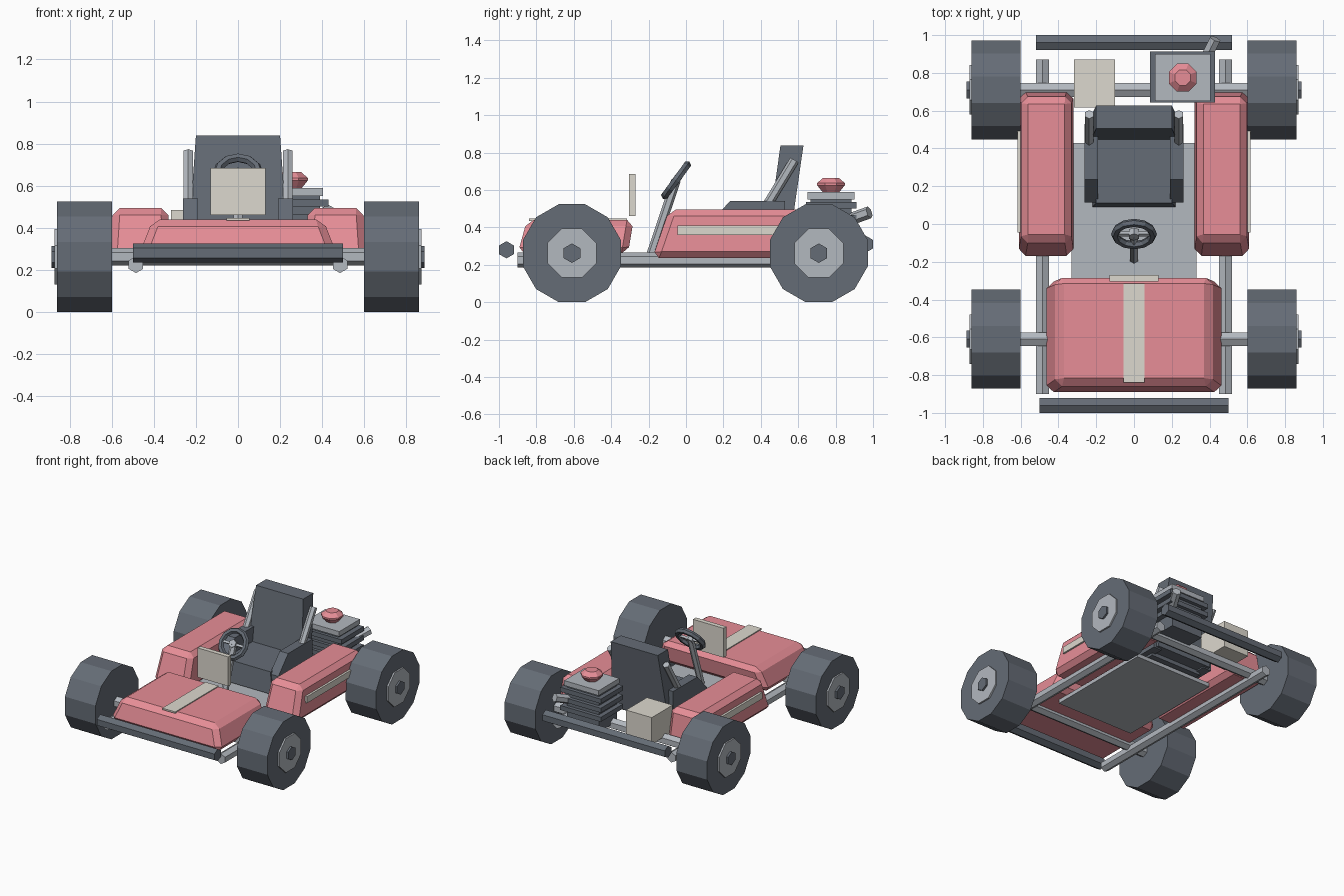
import bpy, bmesh, math
from mathutils import Vector

if "Cube" in bpy.data.objects:
    bpy.data.objects.remove(bpy.data.objects["Cube"])


def material(name, rgb):
    m = bpy.data.materials.new(name)
    m.diffuse_color = (*rgb, 1)
    m.use_nodes = True
    m.node_tree.nodes["Principled BSDF"].inputs["Base Color"].default_value = m.diffuse_color
    return m


RED = material("red_paint", (0.80, 0.27, 0.31))
DARK = material("dark_rubber", (0.13, 0.15, 0.18))
LIGHT = material("light_metal", (0.45, 0.48, 0.52))
CREAM = material("cream_panel", (0.72, 0.69, 0.62))


def finish(name, bm, mat, bevel=0):
    bmesh.ops.recalc_face_normals(bm, faces=bm.faces)
    if bevel:
        bmesh.ops.bevel(bm, geom=bm.edges[:], offset=bevel, segments=1,
                        affect='EDGES', profile=0.5)
    me = bpy.data.meshes.new(name)
    bm.to_mesh(me)
    bm.free()
    ob = bpy.data.objects.new(name, me)
    me.materials.append(mat)
    bpy.context.collection.objects.link(ob)
    return ob


def loft(name, loops, mat, bevel=0):
    """Skin closed loops of equal length and cap both ends."""
    bm = bmesh.new()
    rows = [[bm.verts.new(p) for p in loop] for loop in loops]
    n = len(rows[0])
    for a, b in zip(rows, rows[1:]):
        for i in range(n):
            j = (i + 1) % n
            bm.faces.new((a[i], a[j], b[j], b[i]))
    bm.faces.new(rows[0])
    bm.faces.new(rows[-1])
    return finish(name, bm, mat, bevel)


def turned(name, rings, n, mat, flat=False):
    """Round part from (centre, radius) rings; a corner points up unless flat."""
    axis = (Vector(rings[-1][0]) - Vector(rings[0][0])).normalized()
    up = Vector((0, 1, 0)) if abs(axis.z) > 0.99 else Vector((0, 0, 1))
    u = (up - axis * up.dot(axis)).normalized()
    v = axis.cross(u)
    off = math.pi / n if flat else 0
    angles = [off + 2 * math.pi * i / n for i in range(n)]
    loops = [[Vector(p) + r * (math.cos(a) * u + math.sin(a) * v) for a in angles]
             for p, r in rings]
    return loft(name, loops, mat)


def tube(name, a, b, r, mat, n=6, flat=False):
    return turned(name, [(a, r), (b, r)], n, mat, flat)


def rect(x0, x1, y0, y1, z):
    return [(x0, y0, z), (x1, y0, z), (x1, y1, z), (x0, y1, z)]


def box(name, x0, x1, y0, y1, z0, z1, mat, bevel=0):
    return loft(name, [rect(x0, x1, y0, y1, z0), rect(x0, x1, y0, y1, z1)], mat, bevel)


# Chassis: axles, bumpers, floor
for label, y in (("front", -0.61), ("rear", 0.71)):
    tube(label + "_axle", (-0.62, y, 0.262), (0.62, y, 0.262), 0.042, LIGHT)
tube("front_bumper", (-0.5, -0.96, 0.28), (0.5, -0.96, 0.28), 0.046, DARK)
tube("rear_bumper", (-0.52, 0.96, 0.31), (0.52, 0.96, 0.31), 0.046, DARK)
box("floor_pan", -0.33, 0.33, -0.43, 0.43, 0.23, 0.26, LIGHT)

# Nose with stripe and front plate
loft("nose", [rect(-0.475, 0.475, -0.90, -0.31, 0.26),
              rect(-0.405, 0.405, -0.85, -0.28, 0.44)], RED, 0.035)
box("nose_stripe", -0.055, 0.055, -0.84, -0.315, 0.435, 0.447, CREAM)
box("front_plate", -0.13, 0.13, -0.305, -0.27, 0.46, 0.685, CREAM)

# Parts repeated on both sides
for side, s in (("left", -1), ("right", 1)):
    tube(side + "_rail", (s * 0.485, -0.9, 0.225), (s * 0.485, 0.87, 0.225), 0.04, LIGHT)
    loft(side + "_pod", [rect(s * 0.32, s * 0.612, -0.18, 0.705, 0.235),
                         rect(s * 0.332, s * 0.595, -0.09, 0.67, 0.495)], RED, 0.035)
    box(side + "_pod_stripe", s * 0.59, s * 0.617, -0.045, 0.495, 0.36, 0.41, CREAM)
    for label, y in (("front", -0.61), ("rear", 0.71)):
        name = f"{label}_{side}_"
        at = lambda x: (s * x, y, 0.262)
        tube(name + "tyre", at(0.60), at(0.86), 0.262 / math.cos(math.pi / 12),
             DARK, 12, True)
        tube(name + "hub", at(0.80), at(0.872), 0.142, LIGHT, 8, True)
        tube(name + "nut", at(0.85), at(0.886), 0.052, DARK)
    # Seat bolster and brace
    profile = [(0.115, 0.29), (0.115, 0.41), (0.235, 0.54), (0.53, 0.54), (0.53, 0.29)]
    loft(side + "_seat_bolster",
         [[(s * x, y, z) for y, z in profile] for x in (0.19, 0.262)], DARK)
    tube(side + "_seat_brace", (s * 0.237, 0.41, 0.48), (s * 0.237, 0.58, 0.76),
         0.026, LIGHT)

# Seat
loft("seat_base", [rect(-0.22, 0.22, 0.09, 0.46, 0.27),
                   rect(-0.2, 0.2, 0.11, 0.46, 0.43)], DARK)
loft("seat_back", [rect(-0.238, 0.238, 0.43, 0.55, 0.30),
                   rect(-0.2, 0.2, 0.505, 0.628, 0.838)], DARK)

# Steering
tilt = math.radians(54)
c = Vector((0, -0.053, 0.652))
tube("steering_column", (0, -0.185, 0.26), c, 0.025, LIGHT)
bpy.ops.mesh.primitive_torus_add(major_segments=12, minor_segments=6, major_radius=0.1,
                                 minor_radius=0.022, location=c, rotation=(tilt, 0, 0))
wheel = bpy.context.object
wheel.name = "steering_wheel"
wheel.data.materials.append(DARK)
for p in wheel.data.polygons:
    p.use_smooth = False
for i, deg in enumerate((0, 180, 270)):
    a = math.radians(deg)
    d = Vector((math.cos(a), math.sin(a) * math.cos(tilt), math.sin(a) * math.sin(tilt)))
    tube(f"steering_spoke_{i}", c, c + d * 0.1, 0.012, LIGHT, 4)
normal = Vector((0, -math.sin(tilt), math.cos(tilt)))
tube("steering_hub", c - normal * 0.02, c + normal * 0.02, 0.03, LIGHT)

# Engine with cooling fins, filter and exhaust
box("engine_block", 0.12, 0.39, 0.665, 0.885, 0.26, 0.56, DARK)
for i, z in enumerate((0.36, 0.43, 0.50)):
    box(f"engine_fin_{i}", 0.085, 0.43, 0.642, 0.912, z, z + 0.035, DARK)
box("engine_head", 0.112, 0.405, 0.65, 0.9, 0.55, 0.588, LIGHT)
turned("air_filter", [((0.258, 0.775, z), r) for z, r in
                      ((0.585, 0.045), (0.625, 0.08), (0.637, 0.08), (0.665, 0.045))],
       8, RED, True)
tube("exhaust", (0.36, 0.84, 0.43), (0.43, 0.98, 0.48), 0.033, LIGHT)

# Tank behind the seat
box("fuel_tank", -0.318, -0.1, 0.617, 0.87, 0.28, 0.485, CREAM)
